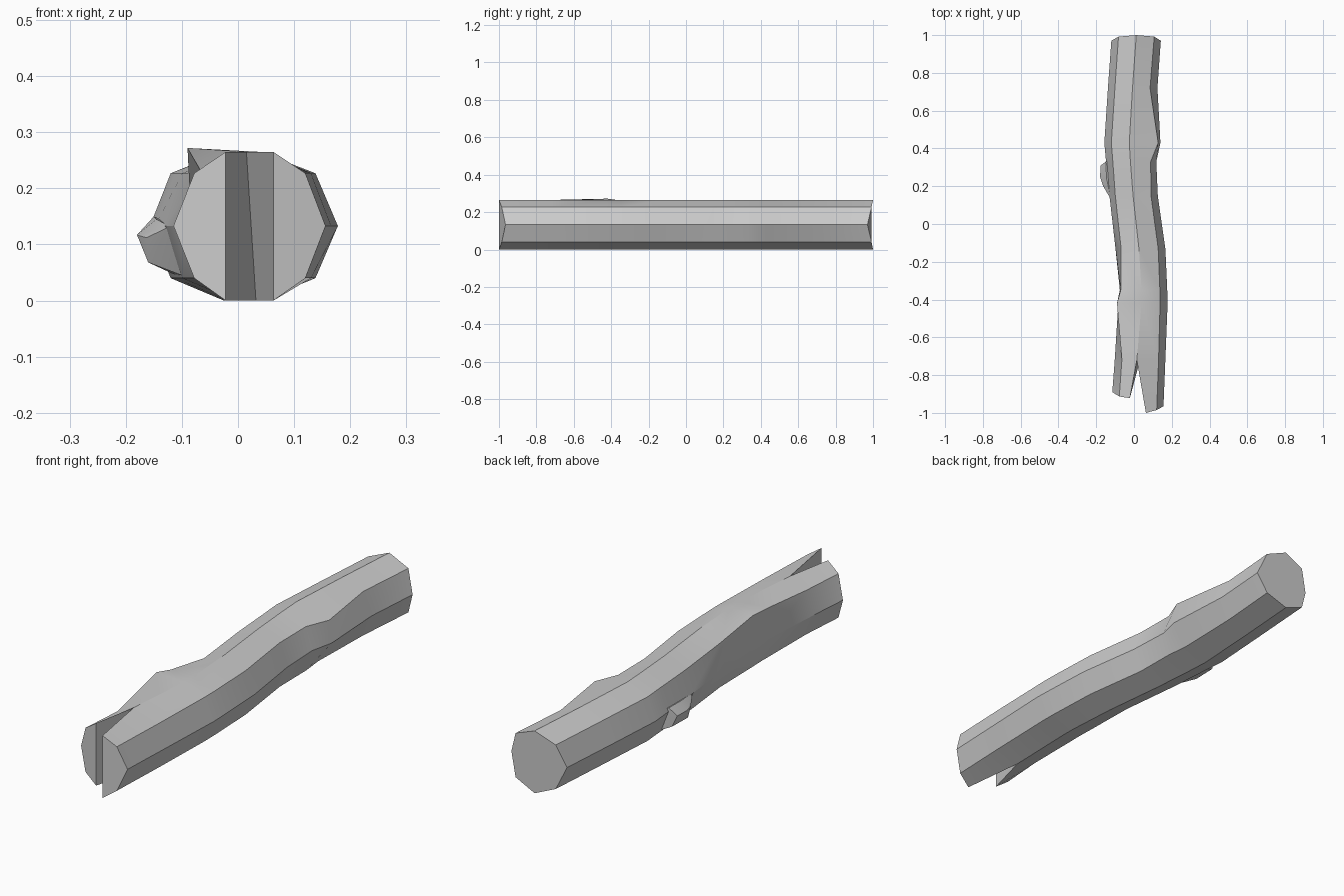
import bpy, bmesh

ZS = (0.265, 0.227, 0.133, 0.040, 0.0, 0.040, 0.133, 0.227)  # ring heights, clockwise from top


def finish(bm, name):
    bmesh.ops.recalc_face_normals(bm, faces=bm.faces)
    mesh = bpy.data.meshes.new(name)
    bm.to_mesh(mesh)
    bm.free()
    ob = bpy.data.objects.new(name, mesh)
    bpy.context.collection.objects.link(ob)
    bpy.ops.object.select_all(action='DESELECT')
    bpy.context.view_layer.objects.active = ob
    ob.select_set(True)
    bpy.ops.object.shade_smooth_by_angle(angle=0.4)
    return ob


# Crooked eight-sided trunk: y, then x of top, upper right, right, left, upper left
stations = [
    (1.00, 0.012, 0.107, 0.142, -0.120, -0.082),
    (0.72, -0.008, 0.085, 0.124, -0.138, -0.101),
    (0.43, -0.025, 0.128, 0.140, -0.157, -0.120),
    (0.33, -0.019, 0.088, 0.118, -0.148, -0.112),
    (0.15, -0.005, 0.090, 0.126, -0.130, -0.099),
    (-0.13, 0.026, 0.128, 0.166, -0.098, -0.068),
    (-0.35, 0.040, 0.137, 0.176, -0.075, -0.064),
    (-0.42, 0.040, 0.138, 0.178, -0.083, -0.062),
    (-0.72, 0.015, 0.130, 0.166, -0.102, -0.064),
]
bm = bmesh.new()
rings = []
for i, (y, t, ur, r, l, ul) in enumerate(stations):
    xs = (t, ur, r, ur, t, ul, l, ul)
    dip = (0, 0.008, 0.03, 0.008) * 2 if i == 0 else (0,) * 8
    rings.append([bm.verts.new((x, y - d, z)) for x, d, z in zip(xs, dip, ZS)])
rings[2][3].co.x = 0.078               # the right swelling is on the upper side only
rings[7][7].co = (-0.09, -0.42, 0.272)  # raised lump on the upper left ridge
rings[6][7].co = (-0.070, -0.35, 0.262)
rings[8][4].co.x = 0.032               # bottom of the split
for a, b in zip(rings, rings[1:]):
    for k in range(8):
        n = (k + 1) % 8
        bm.faces.new((a[k], a[n], b[n], b[k]))
bm.faces.new(rings[0])


# Two prongs of the split front end
def prong(ids, pts):
    root = [rings[-1][k] for k in ids]
    path = [pts[0], pts[1], pts[2], pts[1], pts[0]]
    tip = [bm.verts.new((x, y, ZS[k])) for (x, y), k in zip(path, ids)]
    for k in range(5):
        n = (k + 1) % 5
        bm.faces.new((root[k], root[n], tip[n], tip[k]))
    bm.faces.new(tip)


prong((0, 1, 2, 3, 4), ((0.063, -1.0), (0.120, -0.985), (0.156, -0.965)))
prong((0, 7, 6, 5, 4), ((-0.022, -0.922), (-0.078, -0.913), (-0.115, -0.89)))
finish(bm, "log_trunk")

# Small branch stub on the left side
bm = bmesh.new()
for p in [(-0.180, 0.25, 0.117), (-0.176, 0.31, 0.115), (-0.160, 0.215, 0.068),
          (-0.157, 0.32, 0.068), (-0.163, 0.20, 0.112), (-0.150, 0.33, 0.150),
          (-0.145, 0.24, 0.145), (-0.122, 0.13, 0.132), (-0.100, 0.16, 0.045),
          (-0.110, 0.33, 0.045), (-0.100, 0.33, 0.130)]:
    bm.verts.new(p)
bmesh.ops.convex_hull(bm, input=bm.verts)
bmesh.ops.dissolve_limit(bm, angle_limit=0.12, verts=bm.verts, edges=bm.edges)
finish(bm, "branch_stub")
